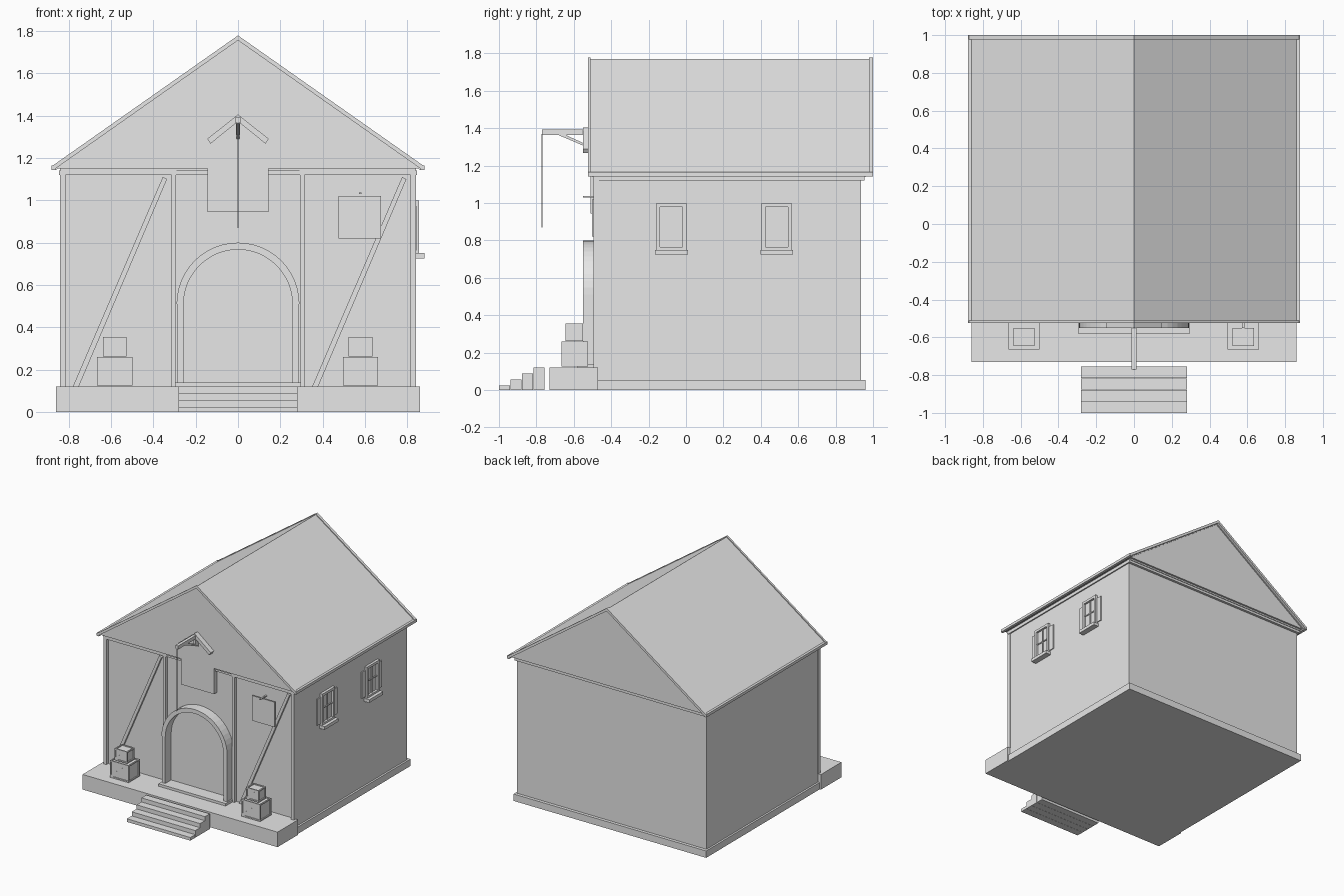
import bpy
import bmesh
from math import sin, cos, pi
from mathutils import Vector

if "Cube" in bpy.data.objects:
    bpy.data.objects.remove(bpy.data.objects["Cube"], do_unlink=True)

GREY = (0.8, 0.8, 0.8, 1)
mat = bpy.data.materials.new("plain_grey")
mat.use_nodes = True
mat.diffuse_color = GREY
mat.node_tree.nodes["Principled BSDF"].inputs["Base Color"].default_value = GREY


def finish(name, bm):
    bmesh.ops.recalc_face_normals(bm, faces=bm.faces)
    mesh = bpy.data.meshes.new(name)
    bm.to_mesh(mesh)
    bm.free()
    mesh.materials.append(mat)
    obj = bpy.data.objects.new(name, mesh)
    bpy.context.collection.objects.link(obj)
    return obj


def box(name, x, y, z):
    """Box from three (low, high) ranges."""
    bm = bmesh.new()
    bmesh.ops.create_cube(bm, size=1)
    for v in bm.verts:
        v.co = [r[0] if c < 0 else r[1] for c, r in zip(v.co, (x, y, z))]
    return finish(name, bm)


def prism(name, pts, depth, axis="y"):
    """Extrude an outline: (x, z) along y, or (y, z) along x."""
    lo, hi = depth
    bm = bmesh.new()
    place = (lambda u, w: (u, lo, w)) if axis == "y" else (lambda u, w: (lo, u, w))
    face = bm.faces.new([bm.verts.new(place(u, w)) for u, w in pts])
    out = bmesh.ops.extrude_face_region(bm, geom=[face])
    step = Vector((0, hi - lo, 0) if axis == "y" else (hi - lo, 0, 0))
    bmesh.ops.translate(bm, vec=step,
                        verts=[g for g in out["geom"] if isinstance(g, bmesh.types.BMVert)])
    return finish(name, bm)


def mirrored(pts):
    """Close a right-hand outline that starts and ends on x = 0."""
    return pts + [(-x, z) for x, z in reversed(pts) if x > 0]


def span(side, a, b):
    return tuple(sorted((side * a, side * b)))


# Base, walls and wall plate
box("foundation", (-.85, .85), (-.47, .96), (0, .055))
box("walls", (-.835, .835), (-.47, .935), (.05, 1.125))
box("wall_plate", (-.845, .845), (-.49, .955), (1.12, 1.14))
box("porch", (-.86, .86), (-.73, -.47), (0, .12))

# Steps
for i in range(4):
    y = -1 + i * .0615
    box(f"step_{i + 1}", (-.28, .28), (y, y + .06), (0, .025 + i * .032))

# Gable block, roof and edge boards
prism("gable_block", mirrored([(0, 1.755), (.85, 1.15)]), (-.51, .975))
box("under_roof_band", (-.84, .84), (-.5, .96), (1.138, 1.152))
prism("roof", mirrored([(0, 1.77), (.875, 1.155), (.86, 1.143), (0, 1.75)]), (-.515, .98))
verge = mirrored([(0, 1.778), (.88, 1.16), (.868, 1.145), (0, 1.755)])
prism("front_verge_board", verge, (-.525, -.51))
prism("back_verge_board", verge, (.978, 1))
for side, word in ((1, "left"), (-1, "right")):
    box(f"{word}_eave_board", span(side, .86, .88), (-.525, 1), (1.143, 1.165))

# Loft door
box("loft_door", (-.145, .145), (-.51, -.47), (.945, 1.151))

# Timber framing of the two front bays
for side, word in ((1, "left"), (-1, "right")):
    y = (-.495, -.465)
    box(f"{word}_outer_post", span(side, .815, .84), y, (.12, 1.12))
    box(f"{word}_inner_post", span(side, .292, .315), y, (.12, 1.12))
    box(f"{word}_bay_beam", span(side, .29, .84), y, (1.12, 1.145))
    shift = 0 if side > 0 else -1.13
    brace = [(.35, .12), (.378, .12), (.795, 1.1), (.775, 1.11)]
    prism(f"{word}_diagonal_brace", [(x + shift, z) for x, z in brace], (-.487, -.465))

# Arched entrance
n = 24
arc = [(cos(pi * i / n), sin(pi * i / n)) for i in range(n + 1)]
outer = [(.29 * c, .51 + .29 * s) for c, s in arc]
inner = [(.257 * c, .51 + .257 * s) for c, s in reversed(arc)]
prism("door_arch", outer + inner, (-.55, -.47))
door = [(.257 * c, .51 + .257 * s) for c, s in arc]
prism("door_panel", door + [(-.257, .13), (.257, .13)], (-.475, -.465))
for side, word in ((1, "left"), (-1, "right")):
    box(f"{word}_door_jamb", span(side, .257, .287), (-.55, -.47), (.14, .51))
box("door_sill", (-.297, .297), (-.58, -.47), (.12, .14))

# Hoist beam with brace, little roof, pulley and rope
box("hoist_beam", (-.012, .012), (-.77, -.51), (1.365, 1.393))
prism("hoist_brace", [(-.69, 1.367), (-.65, 1.367), (-.51, 1.303), (-.51, 1.29)][::1],
      (-.008, .008), "x")
prism("hoist_hood",
      mirrored([(0, 1.405), (.145, 1.29), (.13, 1.267), (0, 1.372)]), (-.55, -.505))
box("hoist_pulley", (-.009, .009), (-.55, -.51), (1.305, 1.37))
box("hoist_rope", (-.003, .003), (-.773, -.767), (.87, 1.37))

# Hanging sign
box("sign_board", (.475, .675), (-.503, -.494), (.82, 1.02))
box("sign_nail", (.572, .584), (-.55, -.465), (1.03, 1.037))


def crate(name, x, y, z):
    """Recessed box with an edge frame and a front diagonal."""
    t, inset = .01, .007
    ranges = (x, y, z)
    box(name + "_core", *[(a + inset, b - inset) for a, b in ranges])
    for axis in range(3):
        for i in (0, 1):
            for j in (0, 1):
                pick = [i, j]
                bar = []
                for k, (a, b) in enumerate(ranges):
                    if k == axis:
                        bar.append((a, b))
                    else:
                        bar.append((b - t, b) if pick.pop() else (a, a + t))
                box(name + "_edge", *bar)
    (x0, x1), (z0, z1) = x, z
    diagonal = [(x0 + t, z0 + t), (x0 + 3 * t, z0 + t), (x1 - t, z1 - 2.5 * t),
                (x1 - t, z1 - t), (x1 - 2.5 * t, z1 - t), (x0 + t, z0 + 2.5 * t)]
    prism(name + "_diagonal", diagonal, (y[0], y[0] + t))


# Stacked crates on both sides of the entrance
for cx, word in ((.578, "left"), (-.582, "right")):
    crate(f"{word}_large_crate", (cx - .083, cx + .083), (-.665, -.525), (.125, .26))
    crate(f"{word}_small_crate", (cx - .056, cx + .056), (-.645, -.55), (.262, .355))

# Shuttered windows on the left wall
for cy, word in ((-.078, "front"), (.485, "back")):
    frame = (.83, .855)
    for s in (-1, 1):
        a, b = span(s, .06, .08)
        box(f"{word}_window_side", frame, (cy + a, cy + b), (.75, 1))
        a, b = span(s, .08, .125)
        box(f"{word}_window_shutter", (.83, .843), (cy + a, cy + b), (.763, .973))
    box(f"{word}_window_head", frame, (cy - .06, cy + .06), (.98, 1))
    box(f"{word}_window_foot", frame, (cy - .06, cy + .06), (.75, .765))
    box(f"{word}_window_sill", (.83, .88), (cy - .088, cy + .088), (.725, .75))
    box(f"{word}_window_pane", (.83, .838), (cy - .06, cy + .06), (.765, .98))
    box(f"{word}_window_mullion", (.83, .845), (cy - .004, cy + .004), (.765, .98))
    box(f"{word}_window_crossbar", (.83, .845), (cy - .06, cy + .06), (.872, .88))
